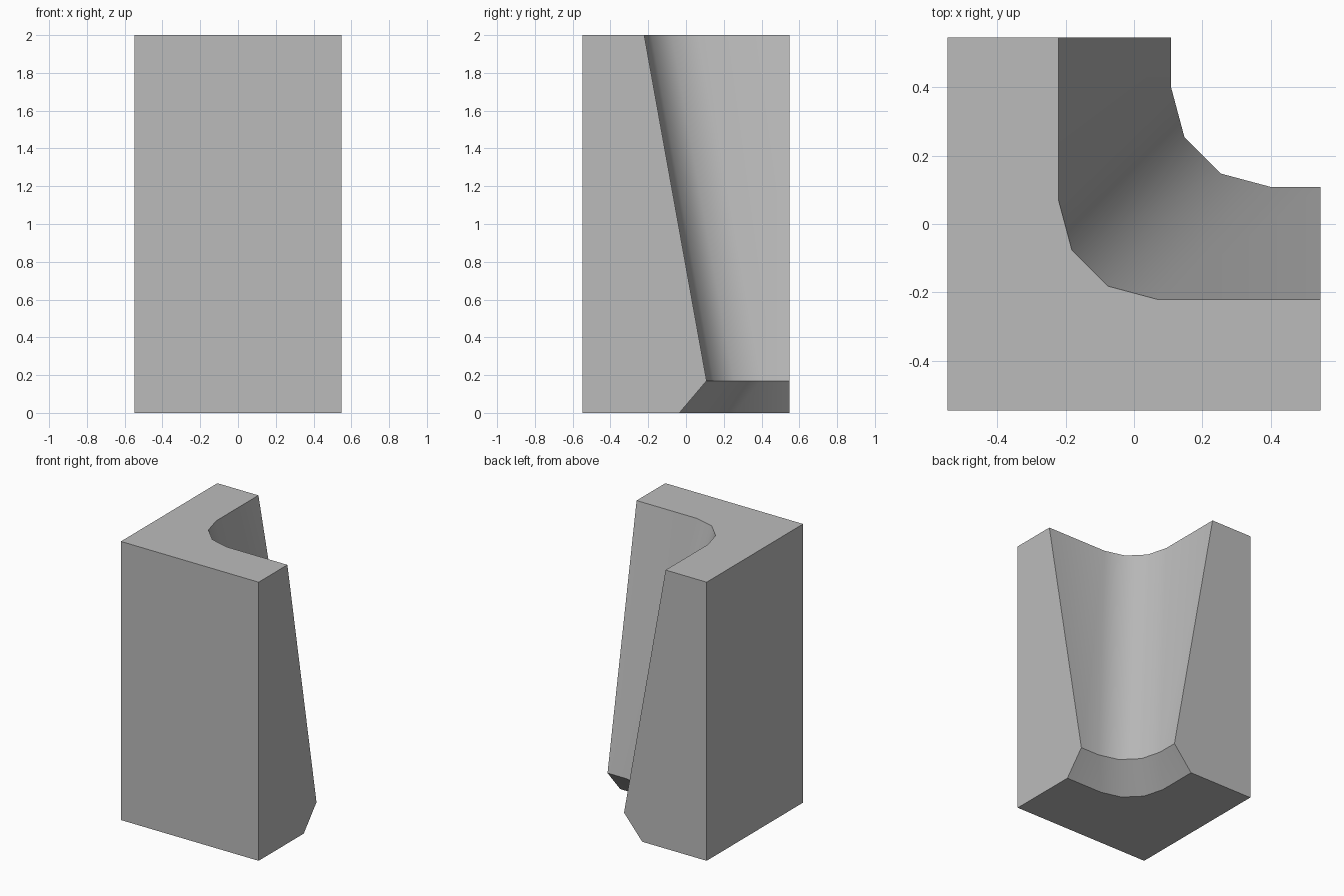
import bpy
import bmesh
import math

cube = bpy.data.objects.get("Cube")
if cube:
    bpy.data.objects.remove(cube, do_unlink=True)

H = 0.547        # half width of the block
RADIUS = 0.29    # fillet of the inside corner
STEPS = 3        # flat facets in the fillet


def section(z, inner):
    """L-shaped outline whose inside faces lie at x = inner and y = inner."""
    c = inner + RADIUS
    pts = [(-H, -H), (H, -H), (H, inner)]
    for i in range(STEPS + 1):
        a = math.radians(270 - 90 * i / STEPS)
        pts.append((c + RADIUS * math.cos(a), c + RADIUS * math.sin(a)))
    pts += [(inner, H), (-H, H)]
    return [(x, y, z) for x, y in pts]


# Plain grey
grey = bpy.data.materials.new("plain_grey")
grey.use_nodes = True
colour = (0.5, 0.5, 0.5, 1)
grey.diffuse_color = colour
grey.node_tree.nodes["Principled BSDF"].inputs["Base Color"].default_value = colour

# Corner block: sections at the base, the chamfer top and the narrow top
bm = bmesh.new()
rings = [[bm.verts.new(p) for p in section(z, inner)]
         for z, inner in ((0, -0.035), (0.17, 0.109), (2, -0.221))]
for low, high in zip(rings, rings[1:]):
    for i in range(len(low)):
        j = (i + 1) % len(low)
        bm.faces.new((low[i], low[j], high[j], high[i]))
bm.faces.new(rings[0][::-1])
bm.faces.new(rings[-1])

# Merge the coplanar outer walls into single faces
bmesh.ops.dissolve_limit(bm, angle_limit=math.radians(1), verts=bm.verts, edges=bm.edges)
bmesh.ops.recalc_face_normals(bm, faces=bm.faces)
mesh = bpy.data.meshes.new("corner_block")
bm.to_mesh(mesh)
bm.free()
mesh.materials.append(grey)
block = bpy.data.objects.new("corner_block", mesh)
bpy.context.collection.objects.link(block)

# Smooth the fillet, keep all other edges sharp
bpy.ops.object.select_all(action="DESELECT")
block.select_set(True)
bpy.context.view_layer.objects.active = block
bpy.ops.object.shade_smooth_by_angle(angle=math.radians(35))
